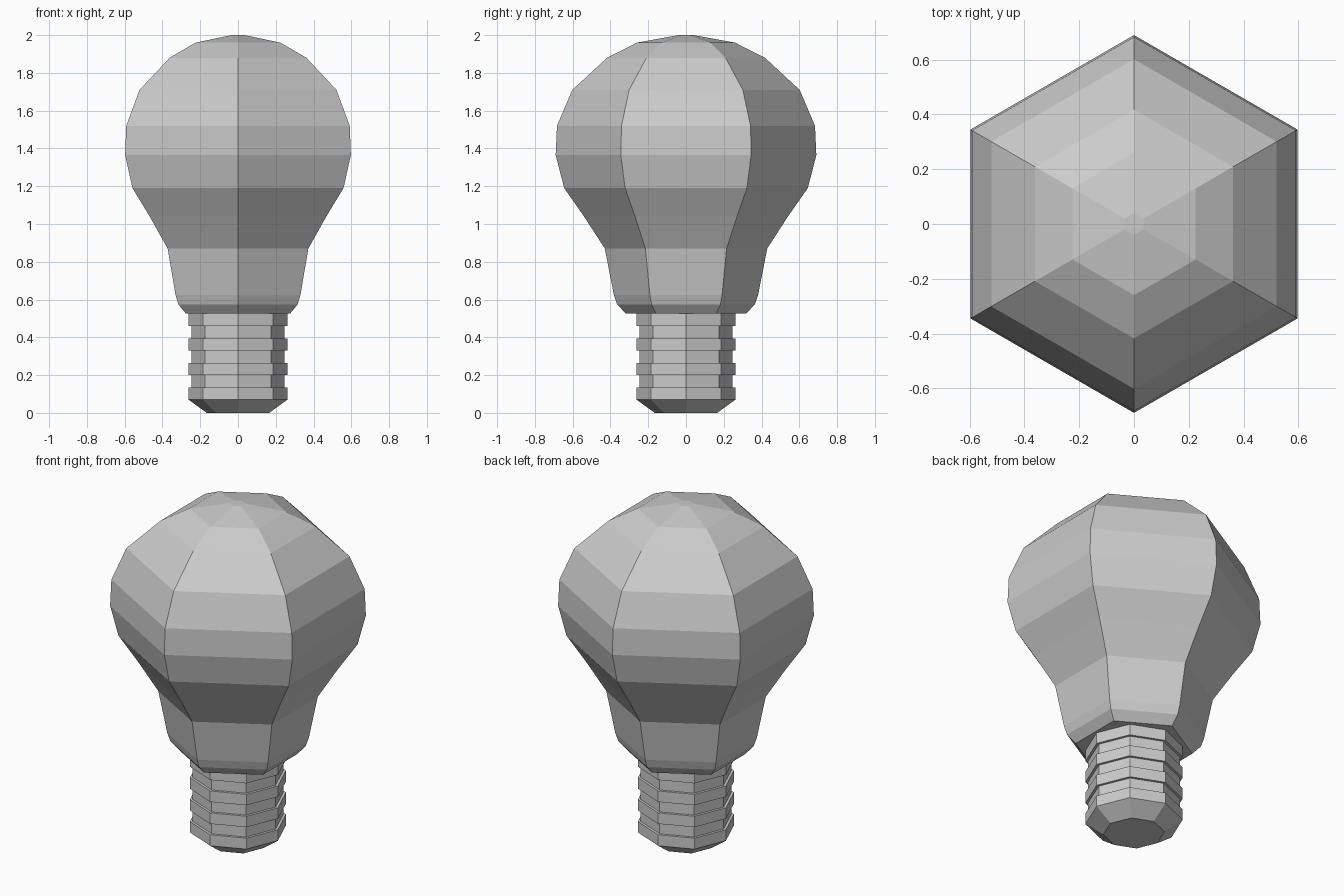
import bpy, bmesh
from math import cos, sin, tau, pi

if "Cube" in bpy.data.objects:
    bpy.data.objects.remove(bpy.data.objects["Cube"])


def lathe(name, profile, sides):
    """Stack flat-shaded rings of (radius, z), capped at both ends; a corner faces the front."""
    bm = bmesh.new()
    rings = [[bm.verts.new((r * cos(tau * i / sides - pi / 2),
                            r * sin(tau * i / sides - pi / 2), z))
              for i in range(sides)] for r, z in profile]
    for low, high in zip(rings, rings[1:]):
        for i in range(sides):
            j = (i + 1) % sides
            bm.faces.new((low[i], low[j], high[j], high[i]))
    bm.faces.new(rings[0][::-1])
    bm.faces.new(rings[-1])
    mesh = bpy.data.meshes.new(name)
    bm.to_mesh(mesh)
    bm.free()
    obj = bpy.data.objects.new(name, mesh)
    bpy.context.collection.objects.link(obj)
    return obj


# Hexagonal glass bulb
lathe("glass_bulb", [
    (0.318, 0.525), (0.365, 0.575), (0.382, 0.625), (0.43, 0.87),
    (0.54, 1.04), (0.645, 1.19), (0.69, 1.365), (0.683, 1.52),
    (0.602, 1.71), (0.418, 1.88), (0.26, 1.96), (0.04, 2.0)], 6)

# Octagonal ridged screw base, tapering to a flat contact
step = 0.065
base = [(0.165, 0.0)]
for k in range(7):
    r = 0.247 if k % 2 else 0.262
    base += [(r, 0.07 + k * step), (r, 0.07 + (k + 1) * step)]
lathe("screw_base", base, 8)
